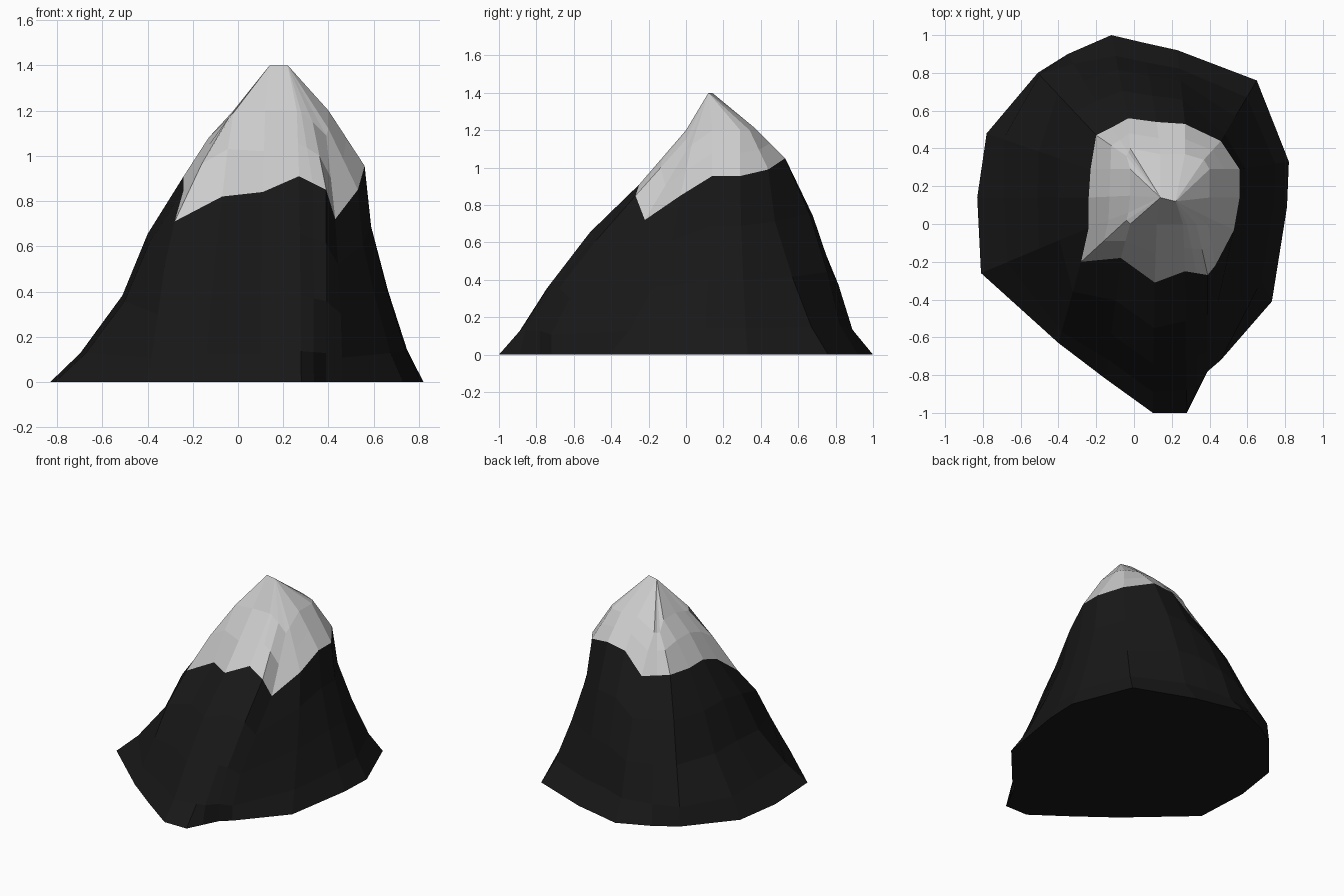
import bpy, bmesh
from mathutils import Vector

if "Cube" in bpy.data.objects:
    bpy.data.objects.remove(bpy.data.objects["Cube"])

# Outlines run clockwise from the back, one entry per vertical column
foot = [(-.12, 1), (.05, .96), (.23, .92), (.65, .76), (.82, .33), (.81, .09),
        (.73, -.41), (.46, -.72), (.39, -.78), (.335, -.89), (.28, -1), (.10, -1),
        (-.15, -.82), (-.40, -.63), (-.81, -.26), (-.83, .14), (-.78, .48),
        (-.51, .80), (-.35, .90)]
snow_line = [(-.03, .56, .89), (.12, .54, 1.03), (.27, .53, 1.05), (.46, .44, .99),
             (.56, .29, .955), (.56, .14, .955), (.53, -.03, .85), (.43, -.22, .72),
             (.39, -.27, .85), (.33, -.26, .88), (.27, -.25, .91), (.11, -.31, .84),
             (-.07, -.18, .82), (-.28, -.20, .71), (-.24, -.02, .85), (-.24, .14, .91),
             (-.23, .29, .90), (-.20, .47, .91), (-.12, .51, .90)]
shoulder = [(-.02, .40, 1.15), (.14, .37, 1.21), (.27, .37, 1.21), (.37, .34, 1.2),
            (.40, .29, 1.2), (.40, .14, 1.2), (.40, .03, 1.12), (.39, 0, 1.09),
            (.33, 0, 1.15), (.28, 0, 1.19), (.26, 0, 1.2), (.12, 0, 1.2),
            (-.02, 0, 1.19), (-.04, .02, 1.17), (-.03, .06, 1.18), (-.02, .15, 1.2),
            (-.02, .29, 1.2), (-.04, .36, 1.14), (-.03, .38, 1.14)]

# How far out each side still is at each height fraction (concave or bulging)
heights = (.15, .42, .72)
back, right = (.75, .58, .33), (.72, .40, .11)
front, left = (.84, .63, .35), (.76, .46, .27)
front_right, front_left = (1, .80, .41), (.86, .62, .37)
back_left, corner = (.97, .66, .37), (.84, .50, .29)
slopes = ([back] * 3 + [right] * 4 + [front_right] * 2 + [(.95, .70, .37)] + [front] * 2
          + [front] + [front_left] + [left] * 2 + [corner] + [back_left, (.87, .63, .36)])


def loft(name, rings, color, floor=False):
    bm = bmesh.new()
    rows = [[bm.verts.new(p) for p in ring] for ring in rings]
    n = len(rows[0])
    for lo, hi in zip(rows, rows[1:]):
        for i in range(n):
            j = (i + 1) % n
            bm.faces.new((lo[j], lo[i], hi[i], hi[j]))
    if floor:
        bm.faces.new(rows[0])
    bmesh.ops.remove_doubles(bm, verts=bm.verts, dist=.001)
    bmesh.ops.recalc_face_normals(bm, faces=bm.faces)
    # make sure an open shell faces outward
    if sum(f.normal.z * f.calc_area() for f in bm.faces if f.calc_center_median().z > .05) < 0:
        bmesh.ops.reverse_faces(bm, faces=bm.faces)
    mesh = bpy.data.meshes.new(name)
    bm.to_mesh(mesh)
    bm.free()
    mat = bpy.data.materials.new(name + "_color")
    mat.diffuse_color = (*color, 1)
    mat.use_nodes = True
    mat.node_tree.nodes["Principled BSDF"].inputs["Base Color"].default_value = mat.diffuse_color
    mesh.materials.append(mat)
    bpy.context.collection.objects.link(bpy.data.objects.new(name, mesh))


base = [Vector((x, y, 0)) for x, y in foot]
line = [Vector(p) for p in snow_line]
upper = [Vector(p) for p in shoulder]

# Rock flanks
rings = [base]
for k, h in enumerate(heights):
    rings.append([Vector((*s.lerp(b, slope[k]).xy, s.z * h))
                  for b, s, slope in zip(base, line, slopes)])
loft("rock_slopes", rings + [line], (.009, .009, .009), floor=True)

# Snow cap, bulging slightly below the shoulder and ending in a short ridge
bulge = [a.lerp(b, .5) + Vector((0, 0, 0 if a.x > .1 else .025)) for a, b in zip(line, upper)]
ridge = [Vector((.14, .14, 1.4)) if p.x < .18 else Vector((.22, .12, 1.4)) for p in upper]
loft("snow_cap", [line, bulge, upper, ridge], (.68, .68, .68))
